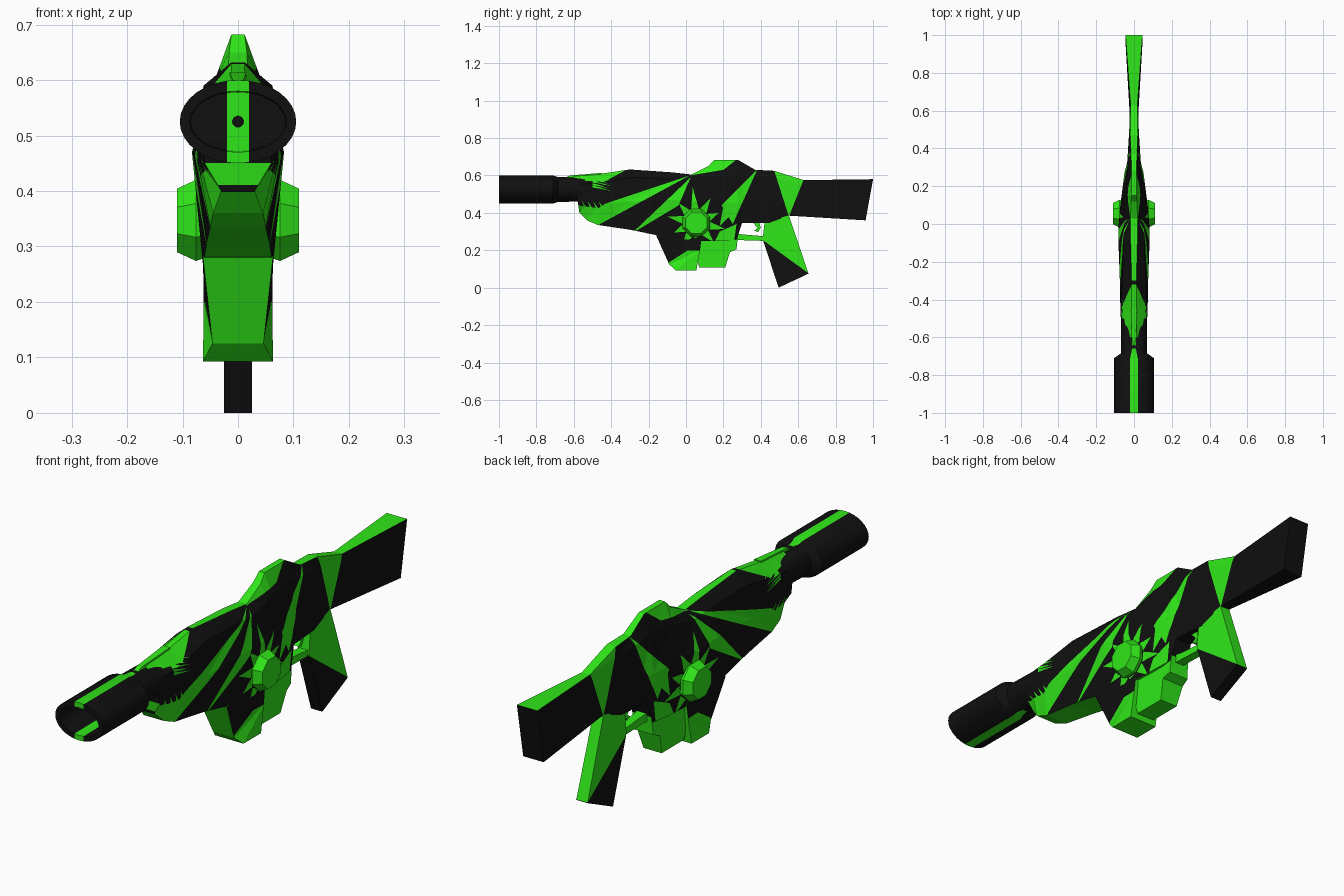
import bpy, bmesh
from math import sin, cos, pi, tau
from mathutils import Vector

if "Cube" in bpy.data.objects:
    bpy.data.objects.remove(bpy.data.objects["Cube"])


def material(name, col):
    m = bpy.data.materials.new(name)
    m.diffuse_color = (*col, 1)
    m.use_nodes = True
    m.node_tree.nodes["Principled BSDF"].inputs["Base Color"].default_value = m.diffuse_color
    return m


BLACK = material("black", (0.005, 0.005, 0.005))
GREEN = material("green", (0.03, 0.8, 0.01))


def finish(bm, name):
    bmesh.ops.recalc_face_normals(bm, faces=bm.faces[:])
    me = bpy.data.meshes.new(name)
    bm.to_mesh(me)
    bm.free()
    me.materials.append(BLACK)
    me.materials.append(GREEN)
    ob = bpy.data.objects.new(name, me)
    bpy.context.collection.objects.link(ob)
    return ob


def loft(rings, cap=True, closed=False):
    bm = bmesh.new()
    vs = [[bm.verts.new(p) for p in r] for r in rings]
    n = len(vs[0])
    pairs = list(zip(vs, vs[1:])) + ([(vs[-1], vs[0])] if closed else [])
    for a, b in pairs:
        for i in range(n):
            j = (i + 1) % n
            bm.faces.new((a[i], a[j], b[j], b[i]))
    if cap and not closed:
        bm.faces.new(vs[0][::-1])
        bm.faces.new(vs[-1])
    bmesh.ops.recalc_face_normals(bm, faces=bm.faces[:])
    return bm


def prism(pts):
    """Side profile of (y, z, half width), mirrored across x."""
    return loft([[(s * w, y, z) for y, z, w in pts] for s in (-1, 1)])


def paint(bm, poly, axes=(1, 2), mat=1):
    """Cut a convex outline through the mesh and colour what lies inside."""
    u, v = axes
    area = sum(a[0] * b[1] - b[0] * a[1] for a, b in zip(poly, poly[1:] + poly[:1]))
    if area < 0:
        poly = poly[::-1]
    lo = [min(p[k] for p in poly) for k in (0, 1)]
    hi = [max(p[k] for p in poly) for k in (0, 1)]

    def near(f):
        return all(min(w.co[ax] for w in f.verts) < hi[k] and
                   max(w.co[ax] for w in f.verts) > lo[k]
                   for k, ax in enumerate(axes))
    faces = [f for f in bm.faces if near(f)]
    for a, b in zip(poly, poly[1:] + poly[:1]):
        if not faces:
            return
        co, no = Vector(), Vector()
        co[u], co[v] = a
        no[u], no[v] = b[1] - a[1], a[0] - b[0]
        no.normalize()
        geom = faces + list({e for f in faces for e in f.edges}) + \
            list({w for f in faces for w in f.verts})
        r = bmesh.ops.bisect_plane(bm, geom=geom, dist=1e-5, plane_co=co, plane_no=no)
        faces = [f for f in r["geom"] if isinstance(f, bmesh.types.BMFace)
                 and (f.calc_center_median() - co).dot(no) < -1e-6]
    for f in faces:
        f.material_index = mat


# Body and stock: stations of y bottom, y top, then (half width, z) from belly to ridge
stations = [
    (-.57, -.60, (.03, .40), (.06, .45), (.06, .55), (.012, .595)),
    (-.53, -.53, (.045, .36), (.068, .45), (.066, .555), (.012, .602)),
    (-.47, -.45, (.05, .335), (.072, .45), (.068, .56), (.012, .61)),
    (-.30, -.30, (.056, .31), (.075, .46), (.062, .59), (.012, .632)),
    (-.08, -.08, (.063, .265), (.083, .47), (.055, .58), (.018, .617)),
    (.03, .03, (.06, .25), (.08, .46), (.048, .57), (.018, .605)),
    (.12, .12, (.056, .25), (.07, .46), (.045, .59), (.016, .65)),
    (.16, .15, (.054, .25), (.065, .46), (.042, .60), (.012, .682)),
    (.27, .28, (.045, .255), (.05, .45), (.036, .61), (.012, .682)),
    (.30, .37, (.036, .345), (.036, .45), (.032, .595), (.016, .63)),
    (.44, .47, (.026, .345), (.028, .45), (.026, .59), (.02, .625)),
    (.55, .63, (.021, .385), (.021, .45), (.021, .55), (.018, .575)),
    (.96, 1.0, (.045, .36), (.045, .43), (.045, .52), (.045, .58)),
]
rings = []
for yb, yt, *half in stations:
    zb, zt = half[0][1], half[-1][1]
    pts = [(w, yb + (yt - yb) * (z - zb) / (zt - zb), z) for w, z in half]
    rings.append(pts + [(-x, y, z) for x, y, z in reversed(pts)])
body = loft(rings)
bmesh.ops.triangulate(body, faces=body.faces[:])
body.normal_update()
# Green top of the stock, spine and front underside
for f in body.faces:
    c, n = f.calc_center_median(), f.normal
    if n.z > .85 and abs(c.x) < .03 and (c.y > -.3 or c.y < -.45):
        f.material_index = 1
    if n.z < -.8 and c.y < .3:
        f.material_index = 1

shards = [
    [(.02, .60), (-.43, .45), (-.55, .37), (-.47, .335)],     # long side shard
    [(.025, .59), (-.04, .44), (-.29, .29)],
    [(.38, .63), (.19, .44), (.25, .34)],
    [(.47, .63), (.63, .58), (.55, .38)],                     # stock wedge
    [(.02, .60), (.11, .70), (.29, .70), (.2, .63)],          # hump
    [(-.66, .58), (-.6, .62), (-.31, .635), (-.44, .565)],    # front top
    [(-.58, .44), (-.56, .37), (-.46, .335), (-.43, .42)],    # chin
    [(.18, .30), (.27, .34), (.25, .2), (.13, .2)],
    [(.2, .44), (.23, .38), (.18, .33)],
]
# Jagged fringes at the front
for i in range(5):
    z = .60 - .013 * i
    shards.append([(-.5, z), (-.5, z - .012), (-.40 - .012 * (i % 2), z - .03)])
    y = -.57 + .03 * i
    shards.append([(y, .415), (y + .03, .40), (y - .015, .46)])
# Star around the dial
DY, DZ = .055, .347
for i in range(10):
    a, r = pi / 2 + .1 + i * tau / 10, (.19, .14, .16, .13, .15)[i % 5]
    shards.append([(DY + .075 * cos(a - .28), DZ + .075 * sin(a - .28)),
                   (DY + r * cos(a), DZ + r * sin(a)),
                   (DY + .075 * cos(a + .28), DZ + .075 * sin(a + .28))])
for s in shards:
    paint(body, s)
finish(body, "body_and_stock")

# Oval barrel with hollow muzzle
outline = [(-.76, .085, .053), (-1, .087, .055), (-1, .105, .075), (-.71, .105, .075),
           (-.685, .07, .067), (-.40, .066, .06), (-.40, .01, .01), (-.76, .01, .01)]
barrel = loft([[(rx * cos(tau * i / 32), y, .525 + rz * sin(tau * i / 32)) for i in range(32)]
               for y, rx, rz in outline], closed=True)
paint(barrel, [(-.02, -1.01), (.02, -1.01), (.02, -.71), (-.02, -.71)], axes=(0, 1))
paint(barrel, [(-.02, -.71), (.02, -.71), (.01, -.66), (-.01, -.66)], axes=(0, 1))
ob = finish(barrel, "barrel")
bpy.context.view_layer.objects.active = ob
ob.select_set(True)
bpy.ops.object.shade_smooth_by_angle(angle=.5)

# Front magazine
mag = prism([(-.16, .28, .063), (-.09, .125, .046), (-.055, .093, .063),
             (.055, .093, .063), (.075, .2, .062), (.09, .32, .058)])
bmesh.ops.triangulate(mag, faces=mag.faces[:])
mag.normal_update()
for f in mag.faces:
    if abs(f.normal.x) < .6:
        f.material_index = 1
paint(mag, [(-.1, .13), (.01, .2), (.1, .2), (.1, .08), (-.06, .08)])
finish(mag, "front_magazine")

# Grip
grip = prism([(.55, .387, .022), (.655, .075, .025), (.495, 0, .025),
              (.41, .26, .025), (.42, .35, .025)])
bmesh.ops.triangulate(grip, faces=grip.faces[:])
paint(grip, [(.41, .255), (.66, .073), (.7, .42), (.38, .42)])
finish(grip, "grip")

# Small all-green parts
green_parts = {
    "rear_magazine": [(.05, .2, .05), (.07, .108, .04), (.21, .108, .04),
                      (.235, .19, .05), (.27, .205, .045), (.28, .30, .04), (.08, .3, .05)],
    "trigger_guard": [(.25, .295, .025), (.30, .285, .018), (.42, .275, .018),
                      (.42, .25, .018), (.27, .255, .02)],
    "trigger": [(.355, .35, .01), (.39, .35, .01), (.40, .32, .01),
                (.385, .297, .01), (.365, .305, .01), (.383, .32, .01)],
    "top_rib": [(-.70, .565, .01), (-.62, .60, .01), (-.45, .614, .015), (-.45, .56, .015)],
}
dial_rings = ((.05, .07), (.076, .079), (.11, .062))
parts = {k: prism(p) for k, p in green_parts.items()}
# Side dials
for side, s in (("left", -1), ("right", 1)):
    parts["dial_" + side] = loft(
        [[(s * x, DY + r * cos((i + .5) * pi / 4), DZ + r * sin((i + .5) * pi / 4))
          for i in range(8)] for x, r in dial_rings])
for name, bm in parts.items():
    for f in bm.faces:
        f.material_index = 1
    finish(bm, name)
